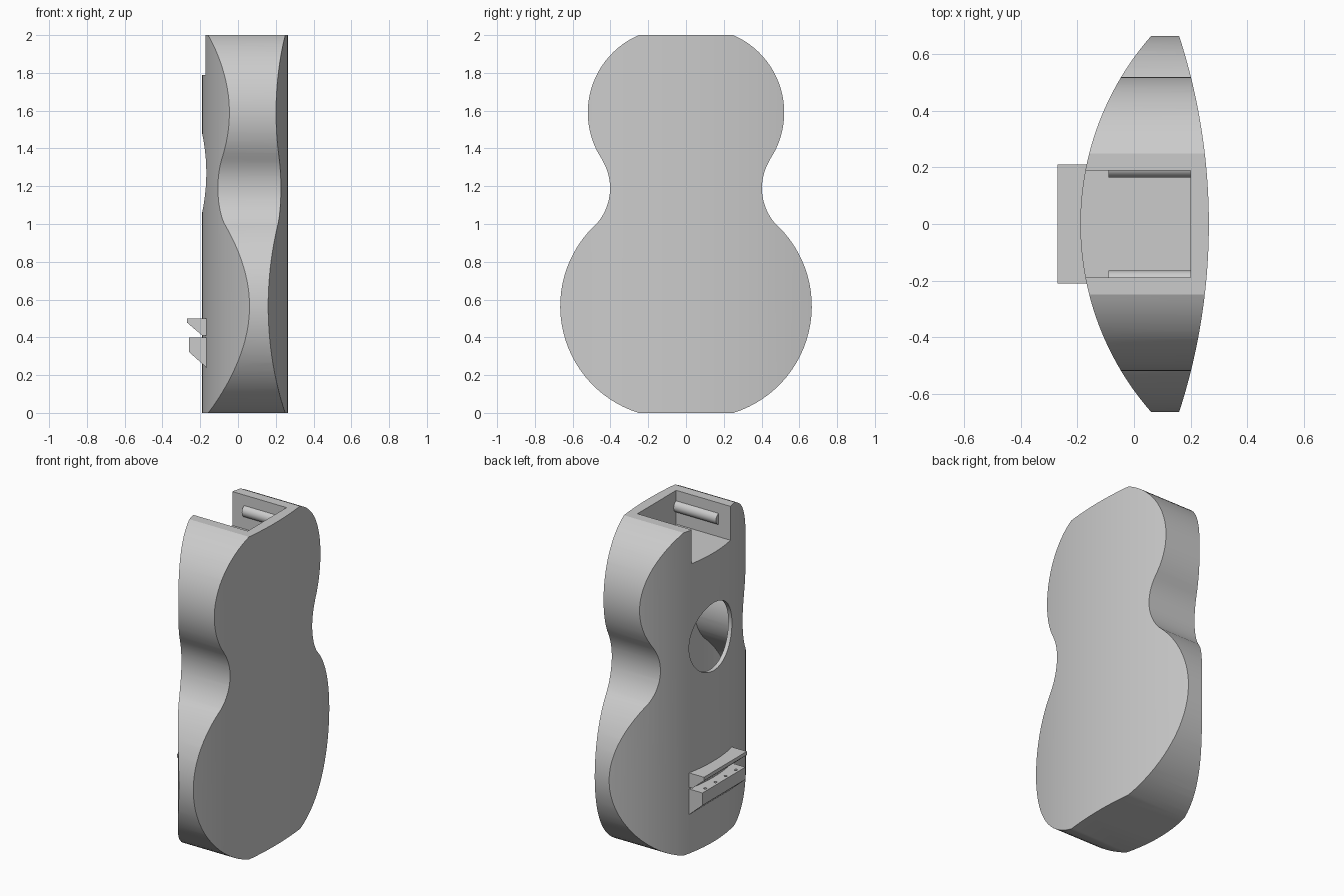
import bpy, bmesh, math
from mathutils import Vector

if "Cube" in bpy.data.objects:
    bpy.data.objects.remove(bpy.data.objects["Cube"])

grey = bpy.data.materials.new("plain grey")
grey.use_nodes = True
colour = (0.6, 0.6, 0.6, 1)
grey.diffuse_color = colour
grey.node_tree.nodes["Principled BSDF"].inputs["Base Color"].default_value = colour


def prism(name, points, move):
    """Closed prism between the first and last point rings, made by sweeping the profile along move."""
    bm = bmesh.new()
    face = bm.faces.new([bm.verts.new(p) for p in points])
    out = bmesh.ops.extrude_face_region(bm, geom=[face])
    bmesh.ops.translate(bm, vec=move, verts=[v for v in out["geom"] if isinstance(v, bmesh.types.BMVert)])
    bmesh.ops.recalc_face_normals(bm, faces=bm.faces)
    mesh = bpy.data.meshes.new(name)
    bm.to_mesh(mesh)
    bm.free()
    mesh.materials.append(grey)
    obj = bpy.data.objects.new(name, mesh)
    bpy.context.collection.objects.link(obj)
    return obj


def circle(centre, radius, axis, count):
    ring = []
    for i in range(count):
        a = 2 * math.pi * i / count
        c, s = radius * math.cos(a), radius * math.sin(a)
        ring.append(Vector(centre) + Vector((0, c, s) if axis == "x" else (c, s, 0)))
    return ring


def box(name, low, high):
    corners = [(low[0], low[1]), (high[0], low[1]), (high[0], high[1]), (low[0], high[1])]
    return prism(name, [(x, y, low[2]) for x, y in corners], (0, 0, high[2] - low[2]))


def boolean(target, tool, operation):
    """Apply a boolean and remove the tool."""
    mod = target.modifiers.new(operation, "BOOLEAN")
    mod.operation, mod.object, mod.solver = operation, tool, "EXACT"
    graph = bpy.context.evaluated_depsgraph_get()
    mesh = bpy.data.meshes.new_from_object(target.evaluated_get(graph))
    target.modifiers.clear()
    target.data = mesh
    bpy.data.objects.remove(tool)


def arc(cy, cz, r, start, end, steps):
    return [(cy + r * math.cos(start + (end - start) * i / steps),
             cz + r * math.sin(start + (end - start) * i / steps)) for i in range(steps + 1)]


def rounded_shell(name, inset, top):
    """Waisted outline crossed with a lens-shaped section, shrunk by inset."""
    bout_y, low_z, high_z, waist_y, waist_z = 0.074, 0.565, 1.59, 0.688, 1.19
    low_r, high_r, waist_r = 0.592 - inset, 0.446 - inset, 0.286 + inset
    low_join = math.atan2(waist_z - low_z, waist_y - bout_y)
    high_join = math.atan2(waist_z - high_z, waist_y - bout_y)
    side = arc(bout_y, low_z, low_r, -math.asin((low_z - inset) / low_r), low_join, 28)
    side += arc(waist_y, waist_z, waist_r, math.pi + low_join, math.pi + high_join, 16)[1:-1]
    side += arc(bout_y, high_z, high_r, high_join, math.asin((top - high_z) / high_r), 24)
    outline = side + [(-y, z) for y, z in reversed(side)]
    body = prism(name, [(-1, y, z) for y, z in outline], (2, 0, 0))
    # arched front and back plates
    front_r, back_r, half, n = 1.009, 2.158, 0.7, 48
    ys = [-half + 2 * half * i / n for i in range(n + 1)]
    front = [(-0.19 + inset + front_r - math.sqrt(front_r ** 2 - y * y), y, -1) for y in ys]
    back = [(0.265 - inset - back_r + math.sqrt(back_r ** 2 - y * y), y, -1) for y in reversed(ys)]
    boolean(body, prism("lens", front + back, (0, 0, 4)), "INTERSECT")
    return body


def smooth(obj):
    bpy.ops.object.select_all(action="DESELECT")
    obj.select_set(True)
    bpy.context.view_layer.objects.active = obj
    bpy.ops.object.shade_smooth_by_angle(angle=math.radians(25))


# hollow body with neck pocket and sound hole
body = rounded_shell("body", 0, 2.0)
boolean(body, rounded_shell("cavity", 0.025, 1.74), "DIFFERENCE")
boolean(body, box("pocket", (-0.5, -0.19, 1.79), (0.2, 0.19, 2.2)), "DIFFERENCE")
boolean(body, prism("sound_hole", circle((-0.5, 0, 1.27), 0.21, "x", 64), (0.5, 0, 0)), "DIFFERENCE")
smooth(body)

# rails on the pocket walls
for side, label in ((1, "left"), (-1, "right")):
    rail = prism("pocket_rail_" + label, circle((-0.09, side * 0.202, 1.9), 0.037, "x", 32), (0.29, 0, 0))
    smooth(rail)

# bridge: saddle wedge above, string block below
saddle_profile = [(-0.15, 0.5), (-0.27, 0.5), (-0.27, 0.478), (-0.19, 0.41), (-0.15, 0.41)]
block_profile = [(-0.15, 0.4), (-0.26, 0.4), (-0.26, 0.323), (-0.15, 0.225)]
prism("bridge_saddle", [(x, -0.21, z) for x, z in saddle_profile], (0, 0.42, 0))
block = prism("bridge_block", [(x, -0.21, z) for x, z in block_profile], (0, 0.42, 0))
for i in range(4):
    hole = prism("string_hole", circle((-0.237, -0.15 + 0.1 * i, 0.35), 0.009, "z", 16), (0, 0, 0.1))
    boolean(block, hole, "DIFFERENCE")
